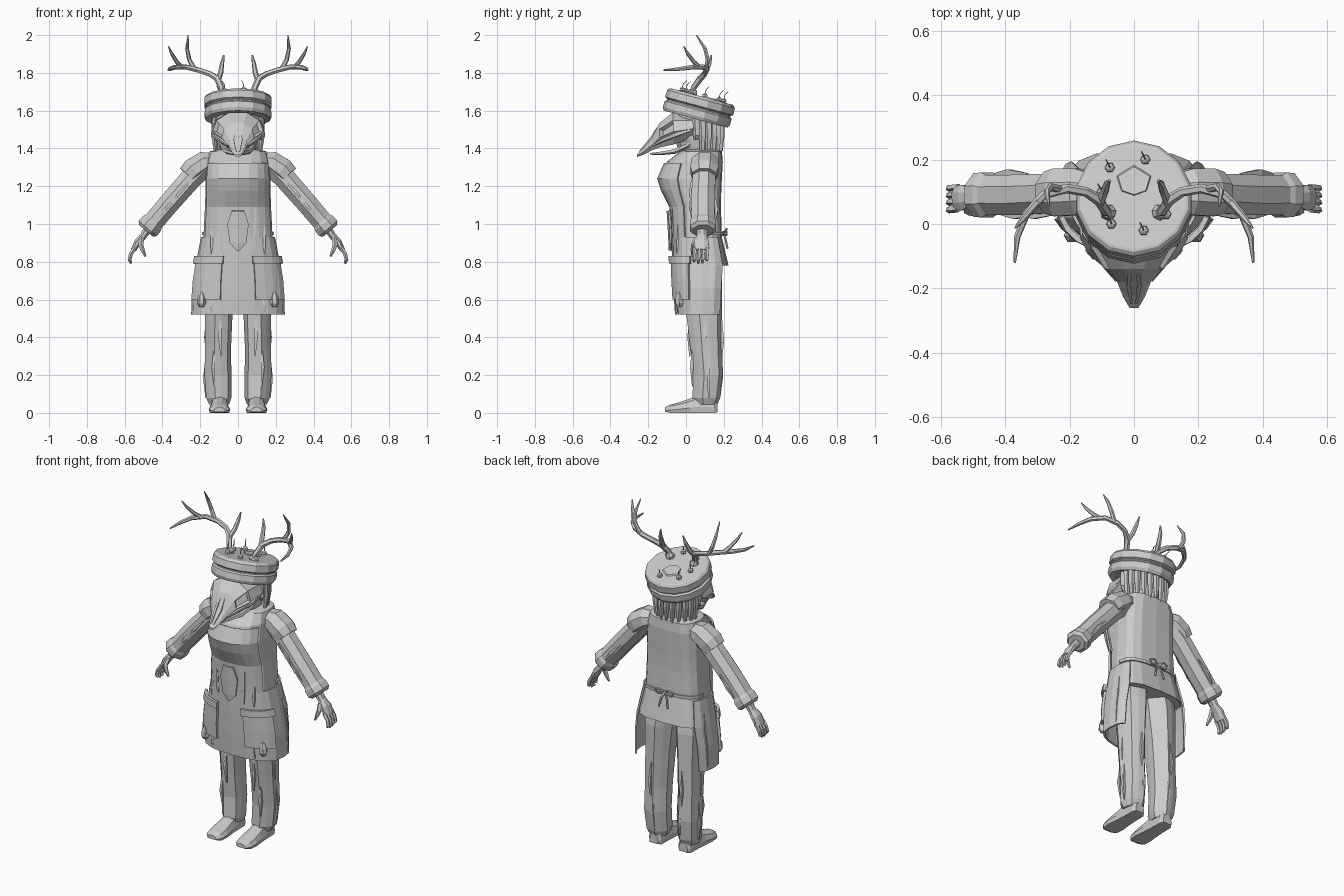
import bpy, bmesh, math, random
from mathutils import Vector, Matrix

random.seed(4)
GREY = bpy.data.materials.new("plain_grey")
GREY.diffuse_color = (0.6, 0.6, 0.6, 1)


def finish(name, bm, mirror=False, thick=0):
    bmesh.ops.recalc_face_normals(bm, faces=bm.faces)
    me = bpy.data.meshes.new(name)
    bm.to_mesh(me)
    bm.free()
    me.materials.append(GREY)
    ob = bpy.data.objects.new(name, me)
    bpy.context.collection.objects.link(ob)
    if thick:
        m = ob.modifiers.new("thickness", 'SOLIDIFY')
        m.thickness, m.offset = thick, 0
    if mirror:
        m = ob.modifiers.new("mirror", 'MIRROR')
        m.use_mirror_merge = False
    return ob


def skin(bm, rings, closed=True, caps=True):
    vs = [[bm.verts.new(p) for p in r] for r in rings]
    n = len(vs[0])
    for a, b in zip(vs, vs[1:]):
        for i in range(n if closed else n - 1):
            j = (i + 1) % n
            bm.faces.new((a[i], a[j], b[j], b[i]))
    if caps and closed:
        bm.faces.new(vs[0])
        bm.faces.new(vs[-1])


def loft(name, rings, closed=True, caps=True, mirror=False, thick=0):
    bm = bmesh.new()
    skin(bm, rings, closed, caps)
    return finish(name, bm, mirror, thick)


def oval(z, cx, rx, yf, yb, n=10, jit=0.0):
    out = []
    for i in range(n):
        a = 2 * math.pi * (i + .5) / n
        k = 1 + (jit if i % 2 else -jit)
        out.append(Vector((cx + rx * k * math.cos(a), (yf + yb) / 2 + (yb - yf) / 2 * k * math.sin(a), z)))
    return out


def tube_rings(pts, radii, n=6):
    pts = [Vector(p) for p in pts]
    rings, u, last = [], None, None
    for i, p in enumerate(pts):
        t = (pts[min(i + 1, len(pts) - 1)] - pts[max(i - 1, 0)]).normalized()
        if u is None:
            ref = Vector((0, 1, 0)) if abs(t.y) < .9 else Vector((1, 0, 0))
            u = (ref - t * ref.dot(t)).normalized()
        else:
            u = last.rotation_difference(t) @ u
        last = t
        v = t.cross(u)
        r = radii[i]
        ru, rv = r if isinstance(r, tuple) else (r, r)
        rings.append([p + u * ru * math.cos(2 * math.pi * (k + .5) / n) + v * rv * math.sin(2 * math.pi * (k + .5) / n)
                      for k in range(n)])
    return rings


def tubes(name, items, n=6, mirror=False):
    bm = bmesh.new()
    for pts, radii in items:
        skin(bm, tube_rings(pts, radii, n))
    return finish(name, bm, mirror)


# Body outline: height, half width, front y, back y
PROFILE = [(.52, .235, -.045, .205), (.66, .23, -.055, .215), (.78, .212, -.06, .225), (.93, .183, -.065, .19),
           (1.09, .175, -.075, .185), (1.18, .172, -.12, .187), (1.24, .172, -.14, .19), (1.33, .165, -.10, .195),
           (1.385, .15, -.03, .19)]


def body(deg, z, off=0.0):
    """Point on the clothing surface; 0 degrees is the front."""
    for a, b in zip(PROFILE, PROFILE[1:]):
        if z <= b[0]:
            break
    f = (z - a[0]) / (b[0] - a[0])
    rx, yf, yb = (a[k] + (b[k] - a[k]) * f for k in (1, 2, 3))
    s, c = math.sin(math.radians(deg)), math.cos(math.radians(deg))
    p = .85 if c > 0 else .6
    cy = .07
    ry = cy - yf if c > 0 else yb - cy
    return Vector((math.copysign(abs(s) ** p, s) * (rx + off), cy - math.copysign(abs(c) ** p, c) * (ry + off), z))


def patch(name, a0, a1, n, zs, off, thick=.01, mirror=False):
    rings = [[body(a0 + (a1 - a0) * i / n, z, off) for i in range(n + 1)] for z in zs]
    return loft(name, rings, False, False, mirror, thick)


# Jacket
zs = [.78, .93, 1.09, 1.18, 1.24, 1.33, 1.385]
rings = [[body(22.5 * i, z) for i in range(16)] for z in zs]
rings.append([Vector((p.x * .5, .09 + (p.y - .09) * .6, 1.40)) for p in rings[-1]])
rings.insert(0, [p * .97 + Vector((0, 0, .03)) for p in rings[0]])
loft("jacket", rings)

# Apron skirt, bib, pockets and folds
patch("apron_skirt", -128, 128, 14, [.52, .66, .78, .93], .008)
patch("apron_bib", -62, 62, 8, [.93, 1.09, 1.18, 1.24, 1.32], .008)
patch("pocket", 18, 72, 4, [.60, .70, .80], .02, .014, True)
patch("pocket_flap", 16, 76, 4, [.79, .83], .028, .016, True)
loft("apron_tongue", [[body(-a, z, .018), body(0, z, .024), body(a, z, .018)]
                      for a, z in ((1, .86), (9, .90), (13, 1.0), (7, 1.07))], False, False, thick=.01)
tubes("apron_folds", [([body(a, z, .01) for a, z in path], [.003, .009, .009, .003]) for path in (
    [(26, 1.08), (24, .98), (22, .90), (20, .84)],
    [(45, 1.0), (42, .92), (40, .88), (38, .84)],
    [(30, .60), (30, .58), (31, .55), (32, .53)],
    [(100, .85), (102, .75), (103, .65), (104, .54)])], 4, True)
tubes("hem_pouch", [([body(46, z, .024) for z in (.64, .61, .58, .56)], [.008, .022, .024, .012])], 6, True)

# Waist tie and bow at the back
tubes("waist_tie", [([body(a, .95, .006) for a in (95, 115, 140, 165, 180)], [(.006, .012)] * 5)], 4, True)
tubes("bow", [
    ([(0, .20, .95), (.03, .215, .975), (.06, .21, .965), (.05, .21, .945), (0, .20, .95)], [.006] * 5),
    ([(0, .20, .95), (.02, .21, .92), (.03, .22, .87)], [.006] * 3)], 5, True)
tubes("bow_knot", [([(0, .19, .95), (0, .22, .95)], [.014, .012])])

# Trousers with pressed folds
LEG = [(.045, .1, .052, .05, .165), (.08, .102, .066, .035, .18), (.2, .106, .07, .04, .195), (.34, .106, .068, .025, .19),
       (.55, .102, .073, .0, .19), (.72, .098, .085, -.02, .19), (.86, .085, .085, -.02, .17)]
loft("trouser_leg", [oval(*r, n=12, jit=.05) for r in LEG], mirror=True)
tubes("trouser_folds", [([(x, y, z + .22), (x + .006, y + s, z + .1), (x, y, z)], [.004, .012, .004])
                        for x, y, z, s in ((.09, .02, .3, -.004), (.125, .035, .14, -.005), (.165, .1, .3, 0),
                                           (.17, .12, .08, 0), (.1, .188, .28, .005), (.085, .18, .09, .008))], 4, True)


# Shoes: arched sections from heel to toe
def shoe_ring(y, rx, h, lift=0):
    return [Vector((.098 + rx * a, y, max(lift, h * b))) for a, b in
            ((-.9, 0), (-1, .35), (-.75, .8), (-.25, 1), (.25, 1), (.75, .8), (1, .35), (.9, 0))]


loft("shoe", [shoe_ring(*s) for s in ((.168, .03, .06, .004), (.15, .044, .08), (.08, .046, .1), (.02, .05, .075),
                                      (-.04, .057, .055), (-.085, .052, .043), (-.11, .03, .03, .006))], mirror=True)

# Sleeves, shoulder caps and cuffs
tubes("sleeve", [([(.17, .095, 1.32), (.25, .095, 1.24), (.36, .09, 1.115), (.47, .09, .985)],
                  [(.065, .066), (.066, .062), (.068, .06), (.066, .058)])], 8, True)
tubes("shoulder_cap", [([(.125, .1, 1.335), (.175, .1, 1.325), (.235, .098, 1.285), (.262, .097, 1.255)],
                        [(.06, .045), (.078, .066), (.08, .07), (.07, .064)])], 8, True)
tubes("cuff", [([(.443, .09, 1.017), (.455, .09, 1.003), (.478, .09, .976), (.488, .09, .964)],
                [(.066, .058), (.075, .066), (.074, .068), (.058, .05)])], 8, True)
tubes("sleeve_folds", [([(.25 + d, y, 1.23 - 1.18 * d), (.31 + d, y + s, 1.165 - 1.18 * d), (.35 + d, y, 1.11 - 1.18 * d)],
                        [.004, .012, .004]) for d, y, s in ((0, .03, -.006), (.08, .155, .006), (.06, .03, -.006))], 4, True)

# Hands
tubes("palm", [([(.475, .085, .975), (.503, .085, .935), (.53, .082, .905), (.553, .08, .862)],
                [(.03, .024), (.028, .02), (.043, .02), (.04, .015)])], 8, True)
tubes("fingers", [([(.545, y, .875), (.568, y - .002, .84), (.574, y - .004, .81), (.566, y - .004, z)],
                   [.0115, .011, .0105, .006]) for y, z in ((.047, .80), (.07, .79), (.092, .792), (.114, .808))], 5, True)
tubes("thumb", [([(.51, .06, .925), (.515, .04, .89), (.505, .036, .86), (.49, .036, .828)],
                 [.015, .014, .012, .006])], 5, True)

# Head, neck and hanging hair
loft("head", [oval(*r) for r in ((1.34, 0, .085, -.01, .16), (1.39, 0, .095, -.04, .17), (1.45, 0, .108, -.06, .18),
                                 (1.58, 0, .12, -.06, .19))])
locks = []
for i in range(7):
    a = math.radians(-15 + 17.5 * i)
    x, y = .125 * math.cos(a), .08 + .105 * math.sin(a)
    low = 1.36 + random.uniform(0, .03) + (.08 if i == 0 else 0)
    locks.append(([(x, y, 1.57), (x * 1.02, y + .004, 1.47), (x * .95, y, low)], [(.022, .015), (.019, .015), (.012, .006)]))
tubes("hair_locks", locks, 5, True)


# Long-snouted skull mask with sunken eye sockets
def skull_ring(y, rx, top, bot):
    m, h = (top + bot) / 2, (top - bot) / 2
    return [Vector((rx * a, y, m + h * b)) for a, b in
            ((-.35, 1), (.35, 1), (.85, .5), (1, -.2), (.6, -1), (-.6, -1), (-1, -.2), (-.85, .5))]


bm = bmesh.new()
skin(bm, [skull_ring(*s) for s in ((.04, .14, 1.58, 1.455), (-.07, .135, 1.59, 1.42), (-.14, .088, 1.535, 1.405),
                                   (-.18, .052, 1.46, 1.39), (-.225, .034, 1.405, 1.367), (-.26, .014, 1.368, 1.355))])
bm.normal_update()
bmesh.ops.recalc_face_normals(bm, faces=bm.faces)
eyes = [f for f in bm.faces if -.125 < f.calc_center_median().y < -.09 and 1.46 < f.calc_center_median().z < 1.56
        and .07 < abs(f.calc_center_median().x) < .12]
bmesh.ops.inset_individual(bm, faces=eyes, thickness=.012, depth=-.02)
finish("skull_mask", bm)
tubes("nose_ridge", [([(.014, -.15, 1.508), (.016, -.19, 1.445), (.008, -.245, 1.385)], [.008, .01, .005])], 4, True)
tubes("cheek_bone", [([(.128, .03, 1.5), (.13, -.05, 1.475), (.09, -.125, 1.445), (.055, -.175, 1.415)],
                      [.01, .016, .012, .005])], 5, True)
tubes("lower_jaw", [([(.085, .02, 1.42), (.06, -.06, 1.385), (.03, -.13, 1.375), (.012, -.19, 1.372)],
                     [.012, .014, .01, .005])], 5, True)

# Tilted fur-band hat
HAT = Matrix.Translation((0, .067, 1.615)) @ Matrix.Rotation(math.radians(-15), 4, 'X')
hat_rings = [oval(z, 0, r, -r * 1.02, r * 1.02, 14) for r, z in
             ((.15, -.055), (.172, -.062), (.181, -.045), (.18, -.012), (.17, -.004), (.17, .002), (.183, .01),
              (.182, .048), (.172, .06), (.165, .062))]
loft("hat", [[HAT @ p for p in r] for r in hat_rings])
crest = [(0, .085), (-.055, .05), (-.04, .0), (0, -.015), (.04, .0), (.055, .05)]
loft("hat_crest", [[HAT @ Vector((x * k, .02 + y * k, z)) for x, y in crest] for k, z in ((1, .06), (.9, .068))])

# Pins with curved wicks on the hat top
pins, wicks = [], []
for x, y in ((-.075, .175), (.035, .2), (-.07, 0), (.03, -.02), (.1, .03), (-.1, .1)):
    z = 1.675 - .268 * (y - .083)
    pins.append(([(x, y, z - .005), (x, y, z + .004), (x, y, z + .016), (x, y, z + .022)], [.008, .016, .014, .004]))
    wicks.append(([(x, y, z + .015), (x - .002, y + .006, z + .04), (x - .012, y + .025, z + .058)], [.003, .003, .002]))
tubes("hat_pins", pins)
tubes("pin_wicks", wicks, 4)

# Antlers
tubes("antlers", [
    ([(.075, .035, 1.665), (.088, .04, 1.72), (.11, .075, 1.77), (.15, .1, 1.795), (.21, .11, 1.815), (.28, .09, 1.832),
      (.335, .03, 1.83), (.362, -.04, 1.82), (.37, -.12, 1.815)],
     [.022, .016, .018, .015, .015, .014, .013, .01, .004]),
    ([(.105, .065, 1.76), (.092, .1, 1.8), (.084, .125, 1.85), (.075, .135, 1.895)], [.014, .014, .011, .004]),
    ([(.23, .108, 1.818), (.258, .115, 1.87), (.27, .1, 1.93), (.264, .055, 2.0)], [.013, .012, .01, .003]),
    ([(.3, .07, 1.83), (.325, .04, 1.86), (.35, .01, 1.9), (.368, -.012, 1.94)], [.013, .011, .009, .003])], 6, True)
tubes("antler_burr", [([(.078, .036, 1.68), (.08, .036, 1.695), (.085, .038, 1.71)], [.022, .026, .018])], 7, True)
